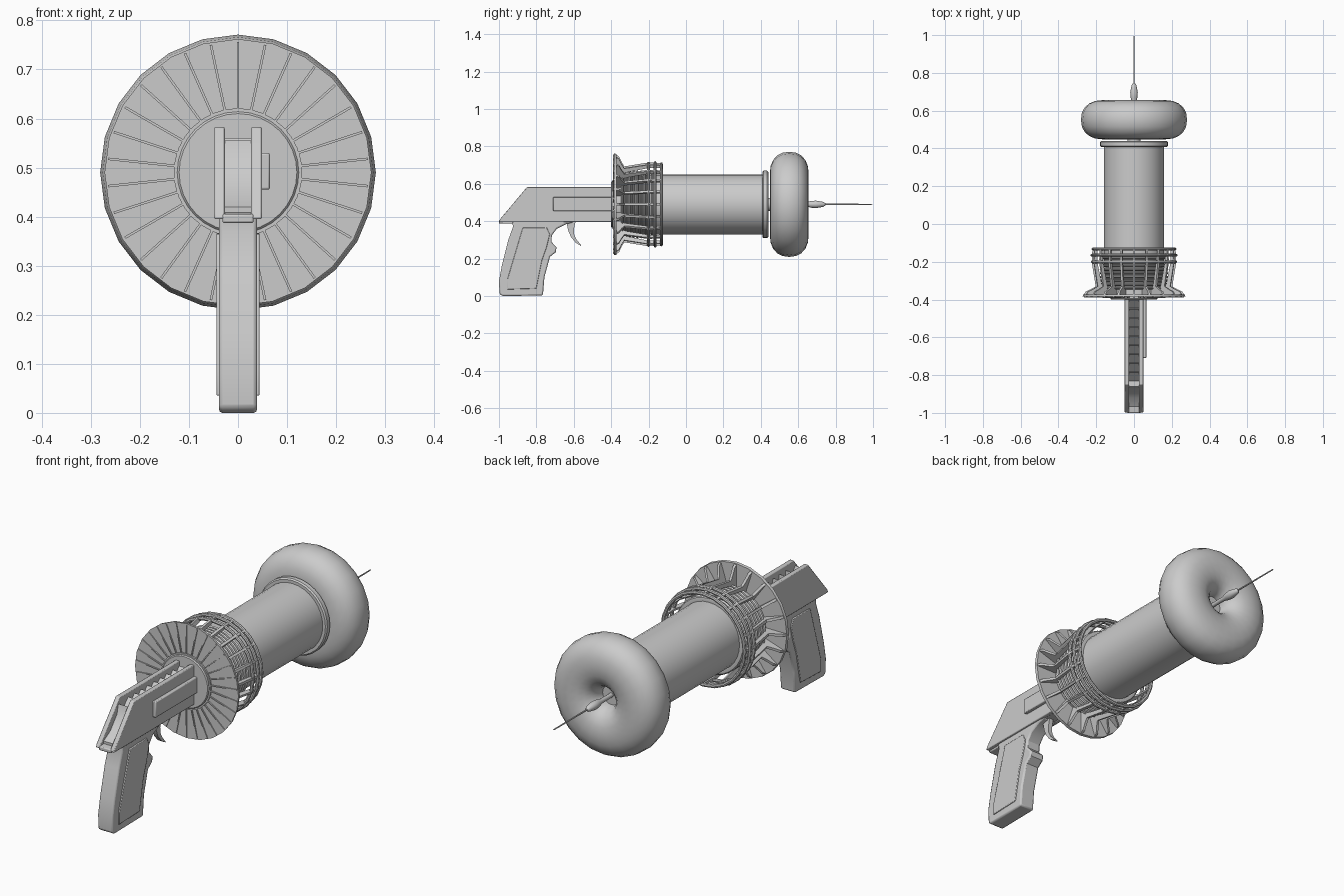
import bpy, bmesh
from math import sin, cos, pi, radians
from mathutils import Matrix, Vector

if "Cube" in bpy.data.objects:
    bpy.data.objects.remove(bpy.data.objects["Cube"])

AXIS_Z = 0.49


def finish(name, bm, smooth=30):
    bmesh.ops.remove_doubles(bm, verts=bm.verts, dist=1e-5)
    bmesh.ops.recalc_face_normals(bm, faces=bm.faces)
    me = bpy.data.meshes.new(name)
    bm.to_mesh(me)
    bm.free()
    if smooth:
        me.polygons.foreach_set("use_smooth", [True] * len(me.polygons))
        me.set_sharp_from_angle(angle=radians(smooth))
    ob = bpy.data.objects.new(name, me)
    bpy.context.collection.objects.link(ob)
    return ob


def add_prism(bm, pts, x0, x1, mat=None):
    """Extrude a (y, z) outline from x0 to x1."""
    mat = mat or Matrix()
    a = [bm.verts.new(mat @ Vector((x0, y, z))) for y, z in pts]
    b = [bm.verts.new(mat @ Vector((x1, y, z))) for y, z in pts]
    n = len(pts)
    bm.faces.new(a)
    bm.faces.new(b[::-1])
    for i in range(n):
        j = (i + 1) % n
        bm.faces.new((a[i], a[j], b[j], b[i]))


def prism(name, pts, x0, x1, bevel=0.0):
    bm = bmesh.new()
    add_prism(bm, pts, x0, x1)
    ob = finish(name, bm, 30)
    if bevel:
        m = ob.modifiers.new("bevel", 'BEVEL')
        m.width, m.segments, m.limit_method = bevel, 2, 'ANGLE'
        m.angle_limit = radians(50)
    return ob


def lathe(name, prof, n=32, closed=True, smooth=35):
    """Revolve a (y, radius) profile about the barrel axis."""
    bm = bmesh.new()
    rings = []
    for k in range(n):
        a = 2 * pi * k / n
        rings.append([bm.verts.new((r * sin(a), y, AXIS_Z + r * cos(a))) for y, r in prof])
    m = len(prof)
    for k in range(n):
        p, q = rings[k], rings[(k + 1) % n]
        for i in range(m if closed else m - 1):
            j = (i + 1) % m
            if prof[i][1] == 0 and prof[j][1] == 0:
                continue
            if prof[i][1] == 0:
                bm.faces.new((p[i], p[j], q[j]))
            elif prof[j][1] == 0:
                bm.faces.new((p[i], p[j], q[i]))
            else:
                bm.faces.new((p[i], p[j], q[j], q[i]))
    return finish(name, bm, smooth)


def radial(name, pts, count, thick):
    """Repeat a thin (y, radius) plate around the barrel axis."""
    bm = bmesh.new()
    for k in range(count):
        mat = Matrix.Translation((0, 0, AXIS_Z)) @ Matrix.Rotation(2 * pi * k / count, 4, 'Y')
        add_prism(bm, pts, -thick / 2, thick / 2, mat)
    return finish(name, bm, 0)


def oval(cy, cr, ry, rr, n, power=1.0):
    out = []
    for i in range(n):
        c, s = cos(2 * pi * i / n), sin(2 * pi * i / n)
        out.append((cy + ry * abs(c) ** power * (1 if c > 0 else -1),
                    cr + rr * abs(s) ** power * (1 if s > 0 else -1)))
    return out


# grip with raised side panels
prism("grip", [(-0.93, 0.41), (-0.925, 0.37), (-0.95, 0.3), (-0.985, 0.16), (-1.0, 0.08),
               (-0.997, 0.01), (-0.98, 0.0), (-0.765, 0.003), (-0.757, 0.10), (-0.727, 0.21),
               (-0.695, 0.235), (-0.693, 0.262), (-0.72, 0.29), (-0.717, 0.325),
               (-0.69, 0.36), (-0.64, 0.385), (-0.6, 0.395), (-0.6, 0.41)], -0.039, 0.039, 0.012)
panel = [(-0.873, 0.365), (-0.745, 0.367), (-0.728, 0.33), (-0.745, 0.26),
         (-0.77, 0.19), (-0.80, 0.04), (-0.955, 0.035), (-0.955, 0.09)]
for side, s in (("left", -1), ("right", 1)):
    prism("grip_panel_" + side, panel, s * 0.035, s * 0.044, 0.003)

# receiver: two side plates with an open toothed channel between them
plate = [(-1.0, 0.395), (-0.995, 0.41), (-0.85, 0.583), (-0.39, 0.583), (-0.39, 0.395)]
for side, s in (("left", -1), ("right", 1)):
    prism("receiver_plate_" + side, plate, s * 0.027, s * 0.049, 0.004)
core = [(-0.39, 0.397), (-0.97, 0.397), (-0.97, 0.42), (-0.92, 0.45), (-0.87, 0.51), (-0.86, 0.555)]
for i in range(9):
    y = -0.83 + i * 0.048
    core += [(y, 0.515), (y + 0.043, 0.56)]
core += [(-0.39, 0.515)]
prism("toothed_channel", core, -0.028, 0.028)
prism("rear_tang", [(-1.0, 0.387), (-1.0, 0.405), (-0.93, 0.412), (-0.92, 0.387)], -0.032, 0.032, 0.004)
prism("side_rail", [(-0.71, 0.455), (-0.71, 0.53), (-0.39, 0.53), (-0.39, 0.455)], 0.045, 0.065, 0.004)

# trigger
prism("trigger", [(-0.64, 0.4), (-0.63, 0.35), (-0.615, 0.315), (-0.59, 0.285), (-0.562, 0.268),
                  (-0.562, 0.275), (-0.583, 0.298), (-0.597, 0.325), (-0.6, 0.355), (-0.59, 0.4)],
      -0.011, 0.011)

# rear hub and flange disc with radial ribs
lathe("rear_hub", [(-0.4, 0), (-0.4, 0.12), (-0.395, 0.124), (-0.37, 0.124), (-0.37, 0)], 32, False)
lathe("flange_disc", [(-0.385, 0.0), (-0.385, 0.272), (-0.372, 0.27), (-0.372, 0.0)], 24, False)
lathe("flange_inner_ring", [(-0.392, 0.124), (-0.392, 0.131), (-0.38, 0.131), (-0.38, 0.124)], 32)
radial("flange_ribs", [(-0.391, 0.13), (-0.389, 0.266), (-0.378, 0.266), (-0.378, 0.13)], 30, 0.005)

# cage of flared fins and hoops
radial("cage_fins", [(-0.376, 0.13), (-0.376, 0.267), (-0.358, 0.256), (-0.345, 0.228),
                     (-0.33, 0.203), (-0.2, 0.224), (-0.13, 0.22), (-0.13, 0.205),
                     (-0.2, 0.206), (-0.325, 0.18), (-0.345, 0.165), (-0.36, 0.13)], 20, 0.012)
for i, (y, r) in enumerate([(-0.2, 0.219), (-0.165, 0.222), (-0.132, 0.216)]):
    lathe("cage_hoop_%d" % (i + 1), oval(y, r, 0.008, 0.009, 8), 24)

# coil windings inside the cage
for i in range(9):
    lathe("coil_winding_%d" % (i + 1), oval(-0.34 + i * 0.02, 0.165, 0.0075, 0.017, 8), 32)

# barrel and end collar
lathe("barrel", [(-0.375, 0), (-0.375, 0.16), (0.425, 0.16), (0.425, 0)], 32, False)
lathe("barrel_collar", [(0.408, 0.15), (0.408, 0.174), (0.414, 0.18), (0.434, 0.18),
                        (0.44, 0.174), (0.44, 0)] + [(0.42, 0)], 32, False)
lathe("neck", [(0.43, 0), (0.43, 0.035), (0.5, 0.035), (0.56, 0.03), (0.56, 0)], 16, False)

# ring-shaped top terminal
lathe("ring_terminal", oval(0.552, 0.163, 0.104, 0.118, 20, 0.88), 24, smooth=50)
lathe("terminal_web", [(0.53, 0), (0.53, 0.09), (0.56, 0.09), (0.56, 0)], 24, False)

# spindle and needle
lathe("spindle", [(0.55, 0), (0.55, 0.01), (0.64, 0.011), (0.67, 0.018), (0.695, 0.02),
                  (0.735, 0.013), (0.745, 0.006), (0.748, 0)], 16, False)
lathe("needle", [(0.74, 0), (0.74, 0.004), (0.99, 0.003), (1.0, 0)], 8, False)
